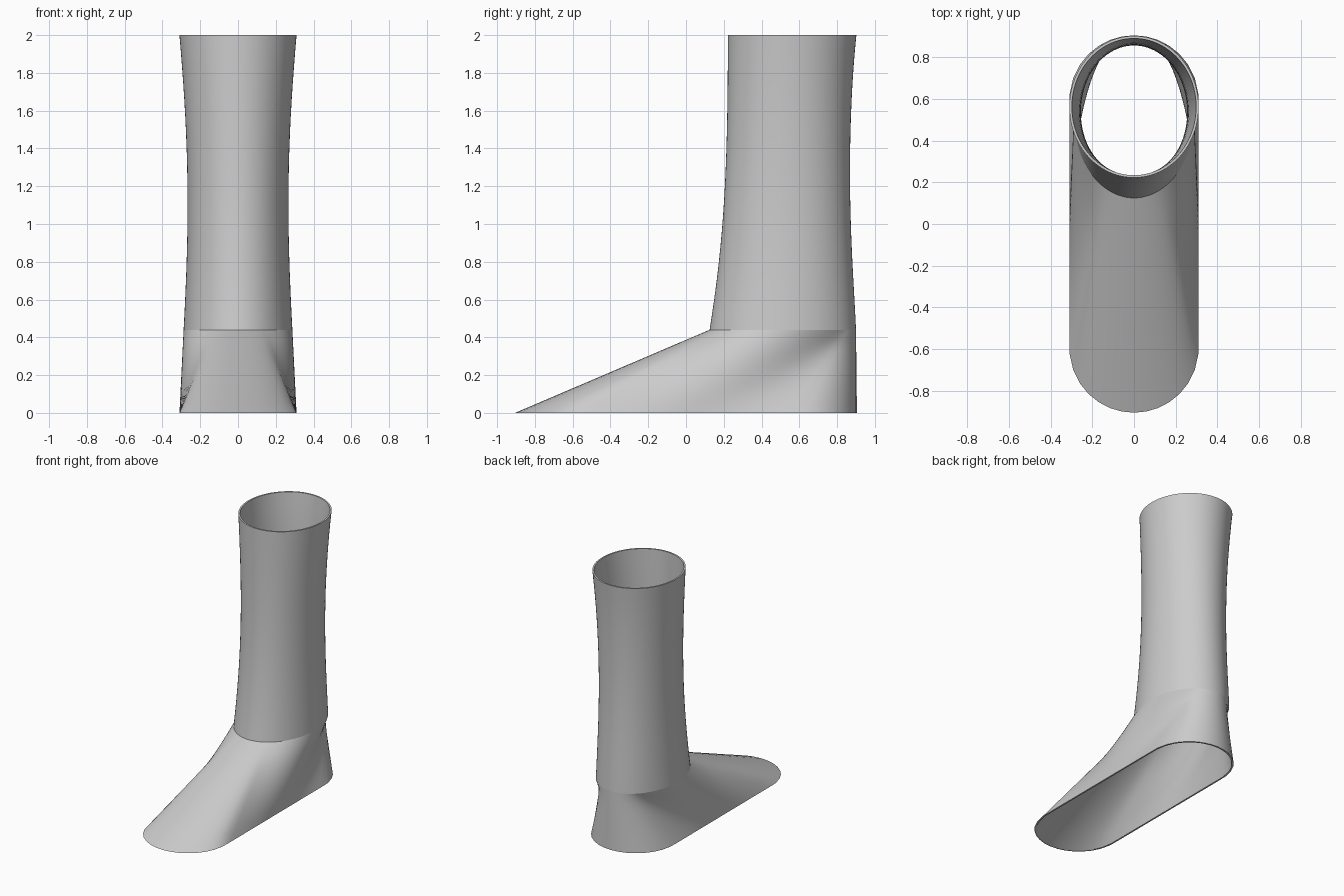
import bpy, bmesh, math

if "Cube" in bpy.data.objects:
    bpy.data.objects.remove(bpy.data.objects["Cube"])

N = 96          # points around each ring
WALL = 0.012    # wall thickness
ANKLE = 0.44    # height where foot meets shaft

# shaft profile: z, half width, front y, back y
PROFILE = [(0.44, 0.288, 0.125, 0.900), (0.80, 0.272, 0.174, 0.881),
           (1.10, 0.267, 0.200, 0.870), (1.40, 0.272, 0.214, 0.869),
           (1.70, 0.287, 0.220, 0.879), (2.00, 0.310, 0.222, 0.902)]


def spline(z, k):
    """Smooth (Lagrange) interpolation of profile column k."""
    total = 0.0
    for i, p in enumerate(PROFILE):
        w = p[k]
        for j, q in enumerate(PROFILE):
            if i != j:
                w *= (z - q[0]) / (p[0] - q[0])
        total += w
    return total


def ellipse(z, inset):
    hw, f, b = (spline(z, k) for k in (1, 2, 3))
    cy, ry = (f + b) / 2, (b - f) / 2
    return [((hw - inset) * math.sin(a), cy + (ry - inset) * math.cos(a), z)
            for a in (2 * math.pi * i / N for i in range(N))]


def sole(inset):
    """Stadium outline sampled by angle from its centre."""
    r, c, pts = 0.31 - inset, 0.595, []
    for i in range(N):
        a = 2 * math.pi * i / N
        s, co = math.sin(a), math.cos(a)
        d = r / max(abs(s), 1e-6)
        if d * abs(co) > c:
            d = c * abs(co) + math.sqrt(r * r - (c * s) ** 2)
        pts.append((d * s, d * co, 0.0))
    return pts


def wall_rings(inset):
    low, top = sole(inset), ellipse(ANKLE, inset)
    rings = []
    # foot: straight loft from sole outline to ankle
    for k in range(8):
        t = k / 8
        rings.append([tuple(p + (q - p) * t for p, q in zip(a, b))
                      for a, b in zip(low, top)])
    # shaft: waisted tube
    for k in range(19):
        rings.append(ellipse(ANKLE + (2 - ANKLE) * k / 18, inset))
    return rings


# boot: outer wall up, inner wall down, closed through both rims
bm = bmesh.new()
rings = wall_rings(0) + wall_rings(WALL)[::-1]
loops = [[bm.verts.new(p) for p in ring] for ring in rings]
for k, a in enumerate(loops):
    b = loops[(k + 1) % len(loops)]
    for i in range(N):
        j = (i + 1) % N
        bm.faces.new((a[i], a[j], b[j], b[i]))
bmesh.ops.recalc_face_normals(bm, faces=bm.faces)

# crisp ankle seam and rims
for e in bm.edges:
    za, zb = (v.co.z for v in e.verts)
    if abs(za - zb) < 1e-5 and min(abs(za - h) for h in (0, ANKLE, 2)) < 1e-4:
        e.smooth = False
for f in bm.faces:
    f.smooth = True

mesh = bpy.data.meshes.new("boot")
bm.to_mesh(mesh)
bm.free()
boot = bpy.data.objects.new("boot", mesh)
bpy.context.collection.objects.link(boot)
